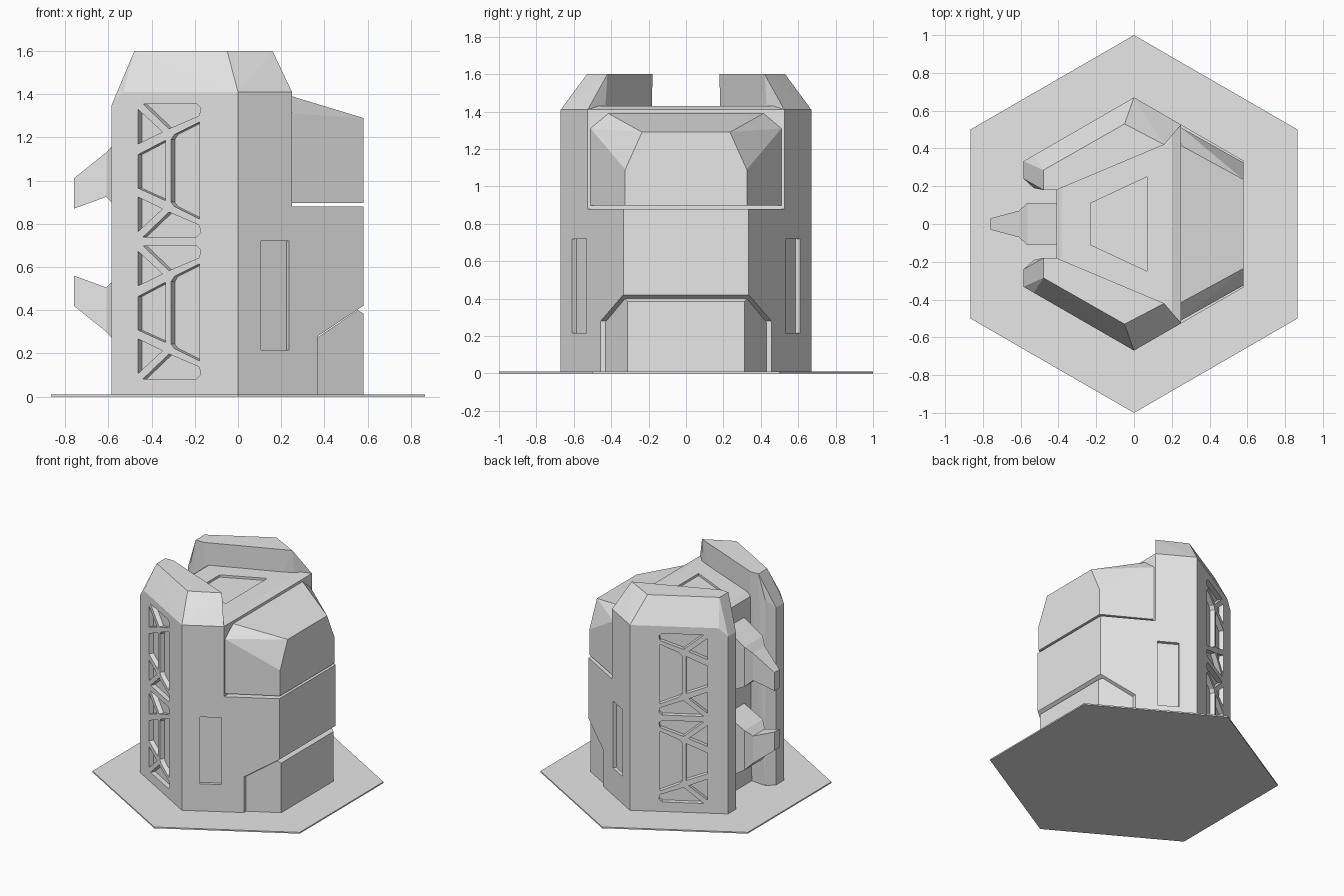
import bpy, bmesh, math

if "Cube" in bpy.data.objects:
    bpy.data.objects.remove(bpy.data.objects["Cube"])

grey = bpy.data.materials.new("plain_grey")
grey.diffuse_color = (0.8, 0.8, 0.8, 1)
grey.use_nodes = True
grey.node_tree.nodes["Principled BSDF"].inputs["Base Color"].default_value = grey.diffuse_color


def hull_object(name, *point_sets):
    """One mesh made of a convex solid for every point set."""
    bm = bmesh.new()
    for pts in point_sets:
        part = bmesh.new()
        for p in pts:
            part.verts.new(p)
        res = bmesh.ops.convex_hull(part, input=part.verts[:])
        loose = [v for v in part.verts if not v.link_faces]
        bmesh.ops.delete(part, geom=loose, context='VERTS')
        bmesh.ops.dissolve_limit(part, angle_limit=0.01, verts=part.verts[:], edges=part.edges[:])
        bmesh.ops.recalc_face_normals(part, faces=part.faces[:])
        tmp = bpy.data.meshes.new("tmp")
        part.to_mesh(tmp)
        part.free()
        bm.from_mesh(tmp)
        bpy.data.meshes.remove(tmp)
    me = bpy.data.meshes.new(name)
    bm.to_mesh(me)
    bm.free()
    me.materials.append(grey)
    ob = bpy.data.objects.new(name, me)
    bpy.context.collection.objects.link(ob)
    return ob


def carve(ob, *cutters):
    for c in cutters:
        m = ob.modifiers.new("carve", 'BOOLEAN')
        m.operation, m.solver, m.object = 'DIFFERENCE', 'EXACT', c
    bpy.context.view_layer.update()
    me = bpy.data.meshes.new_from_object(ob.evaluated_get(bpy.context.evaluated_depsgraph_get()))
    ob.modifiers.clear()
    ob.data = me


def both(pts):
    """Points plus their mirror images across y."""
    return [(x, s * y, z) for x, y, z in pts for s in (1, -1)]


def wall_y(x):
    """Slanted side wall of the hexagonal body."""
    return 0.67 - abs(x) * 0.577


def pocket(outline, side, depth):
    """Prism that sinks an (x, z) outline into a slanted side wall."""
    pts = []
    for x, z in outline:
        nx = 0.5 if x > 0 else -0.5
        for d in (0.05, -depth):
            pts.append((x + nx * d, side * (wall_y(x) + 0.866 * d), z))
    return pts


# hexagonal ground plate
hull_object("base_plate", [(math.sin(i * math.pi / 3), math.cos(i * math.pi / 3), z)
                           for i in range(6) for z in (0, 0.01)])

# truss pockets: upper half of one unit, mirrored about its middle height
MID = 1.047
half = [
    [(-.44, 1.355), (-.192, 1.355), (-.172, 1.335), (-.18, 1.3), (-.32, 1.24)],
    [(-.463, 1.33), (-.463, 1.17), (-.35, 1.225)],
]
whole = [
    [(-.463, 1.12), (-.335, 1.187), (-.335, .907), (-.463, .965)],
    [(-.295, 1.213), (-.178, 1.272), (-.178, .822), (-.295, .88), (-.31, .9), (-.31, 1.19)],
]
unit = whole + half + [[(x, 2 * MID - z) for x, z in o] for o in half]
truss = [[(x, z - drop) for x, z in o] for o in unit for drop in (0, 0.657)]
slot = [(.107, .215), (.237, .215), (.237, .72), (.107, .72)]

# core between the side walls
core = hull_object("core_lower", both([(x, y, z) for z in (.01, .88) for x, y in
                   ((.37, wall_y(.37)), (.25, wall_y(.25)), (-.41, .2))]))
roof = hull_object("core_roof", both([(.25, wall_y(.25), .88), (-.41, .2, .88),
                   (.25, wall_y(.25), 1.41), (.2, .5, 1.43), (-.38, .21, 1.43), (-.41, .2, 1.41)]))
panel_cut = hull_object("roof_panel_cutter", both([(x, y, z) for z in (1.413, 1.5)
                        for x, y in ((-.23, .11), (.07, .25))]))
carve(roof, panel_cut)

# tall side walls with truss pockets and a slot
helpers = [panel_cut]
for side, label in ((1, "back"), (-1, "front")):
    pts = [(0, .67, .01), (.25, wall_y(.25), .01), (-.41, .2, .01), (-.53, .19, .01),
           (-.585, .24, .01), (-.585, wall_y(.585), .01),
           (-.585, .24, 1.35), (-.585, wall_y(.585), 1.35),
           (0, .67, 1.41), (.25, wall_y(.25), 1.41), (-.41, .215, 1.41),
           (-.53, .19, 1.41), (-.53, wall_y(.53), 1.41),
           (-.05, .53, 1.6), (.16, .42, 1.6), (-.41, .18, 1.6), (-.48, .18, 1.6), (-.48, .285, 1.6)]
    wall = hull_object("side_wall_" + label, [(x, side * y, z) for x, y, z in pts])
    truss_cut = hull_object("truss_cutter", *[pocket(o, side, .035) for o in truss])
    slot_cut = hull_object("slot_cutter", pocket(slot, side, .025))
    carve(wall, truss_cut, slot_cut)
    carve(core, slot_cut)
    helpers += [truss_cut, slot_cut]
for h in helpers:
    bpy.data.objects.remove(h)

# stacked blocks on the right side
hull_object("upper_block", both([(.25, .51, .897), (.25, .51, 1.31), (.25, .415, 1.39),
            (.58, .325, .897), (.58, .325, 1.09), (.58, .235, 1.29)]))
hull_object("middle_block", both([(.37, wall_y(.37), .28), (.37, wall_y(.37), .88),
            (.58, wall_y(.58), .42), (.58, wall_y(.58), .88)]))
hull_object("lower_block", both([(.37, .43, .01), (.37, .43, .275), (.555, .326, .4),
            (.58, .312, .01), (.58, .312, .385)]))

# two claws in the slot on the left side, mirrored in height
root = [(-.41, .11, .8), (-.41, .11, 1.28), (-.565, .11, .88), (-.565, .11, 1.18)]
neck = [(-.61, .07, .925), (-.61, .07, 1.13)]
tip = [(-.76, .03, .87), (-.76, .03, 1.01)]
for name, flip in (("upper_claw", False), ("lower_claw", True)):
    sets = [[(x, y, 1.43 - z if flip else z) for x, y, z in both(s)]
            for s in (root + neck, neck + tip)]
    hull_object(name, *sets)
